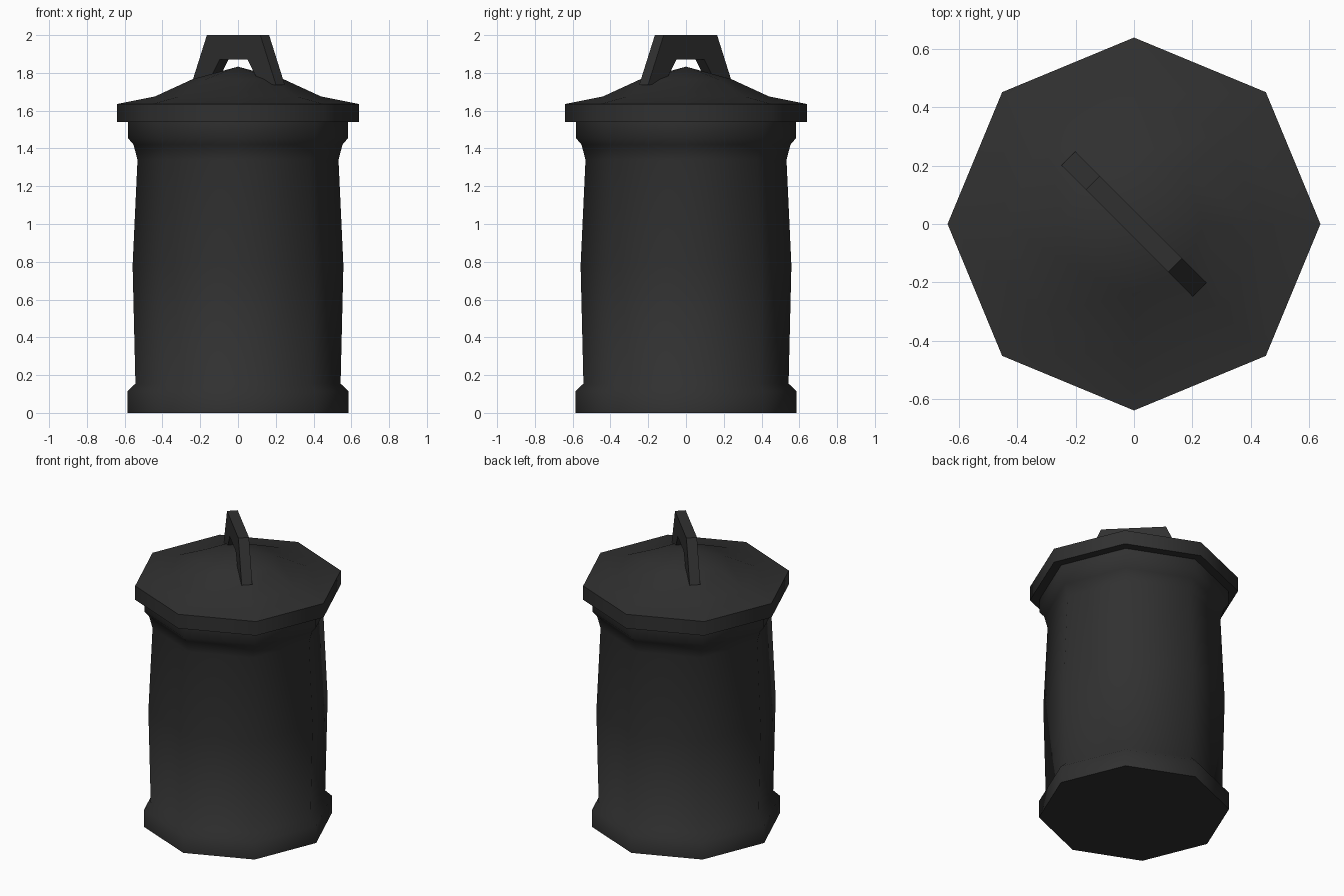
import bpy, bmesh, math

if "Cube" in bpy.data.objects:
    bpy.data.objects.remove(bpy.data.objects["Cube"])

mat = bpy.data.materials.new("charcoal_metal")
mat.diffuse_color = (0.03, 0.03, 0.03, 1)
mat.use_nodes = True
mat.node_tree.nodes["Principled BSDF"].inputs["Base Color"].default_value = mat.diffuse_color


def finish(name, bm, angle):
    bmesh.ops.recalc_face_normals(bm, faces=bm.faces)
    me = bpy.data.meshes.new(name)
    bm.to_mesh(me)
    bm.free()
    me.materials.append(mat)
    ob = bpy.data.objects.new(name, me)
    bpy.context.collection.objects.link(ob)
    bpy.ops.object.select_all(action='DESELECT')
    ob.select_set(True)
    bpy.context.view_layer.objects.active = ob
    bpy.ops.object.shade_smooth_by_angle(angle=math.radians(angle))
    return ob


def lathe(name, profile, apex=None, sides=8):
    """Eight-sided turned shape from (radius, height) points."""
    bm = bmesh.new()
    rings = [[bm.verts.new((r * math.cos(math.tau * i / sides),
                            r * math.sin(math.tau * i / sides), z))
              for i in range(sides)] for r, z in profile]
    for a, b in zip(rings, rings[1:]):
        for i in range(sides):
            j = (i + 1) % sides
            bm.faces.new((a[i], a[j], b[j], b[i]))
    bm.faces.new(rings[0][::-1])
    if apex is None:
        bm.faces.new(rings[-1])
    else:
        tip = bm.verts.new((0, 0, apex))
        for i in range(sides):
            bm.faces.new((rings[-1][i], rings[-1][(i + 1) % sides], tip))
    return finish(name, bm, 60)


# Can body with flared foot and collar
lathe("can_body", [(0.585, 0), (0.585, 0.115), (0.543, 0.155), (0.558, 0.78),
                   (0.532, 1.34), (0.553, 1.42), (0.583, 1.455), (0.583, 1.54)])

# Lid with concave rising top
lathe("lid", [(0.64, 1.54), (0.64, 1.635), (0.44, 1.675), (0.24, 1.767)], apex=1.833)

# Handle: arch outline across the diagonal of the lid
half = [(0.318, 1.735), (0.20, 2.0), (0.104, 1.87), (0.19, 1.75)]
bm = bmesh.new()
outline = [half[0], half[1], (-half[1][0], half[1][1]), (-half[0][0], half[0][1]),
           (-half[3][0], half[3][1]), (-half[2][0], half[2][1]), half[2], half[3]]
c = math.sqrt(0.5)
w = 0.033
sides = [[bm.verts.new((c * (s + t), c * (t - s), z)) for s, z in outline] for t in (-w, w)]
n = len(outline)
for i in range(n):
    j = (i + 1) % n
    bm.faces.new((sides[0][i], sides[0][j], sides[1][j], sides[1][i]))
for v in sides:  # two legs and the bridge on each flat side
    bm.faces.new((v[0], v[1], v[6], v[7]))
    bm.faces.new((v[1], v[2], v[5], v[6]))
    bm.faces.new((v[2], v[3], v[4], v[5]))
finish("lid_handle", bm, 40)
